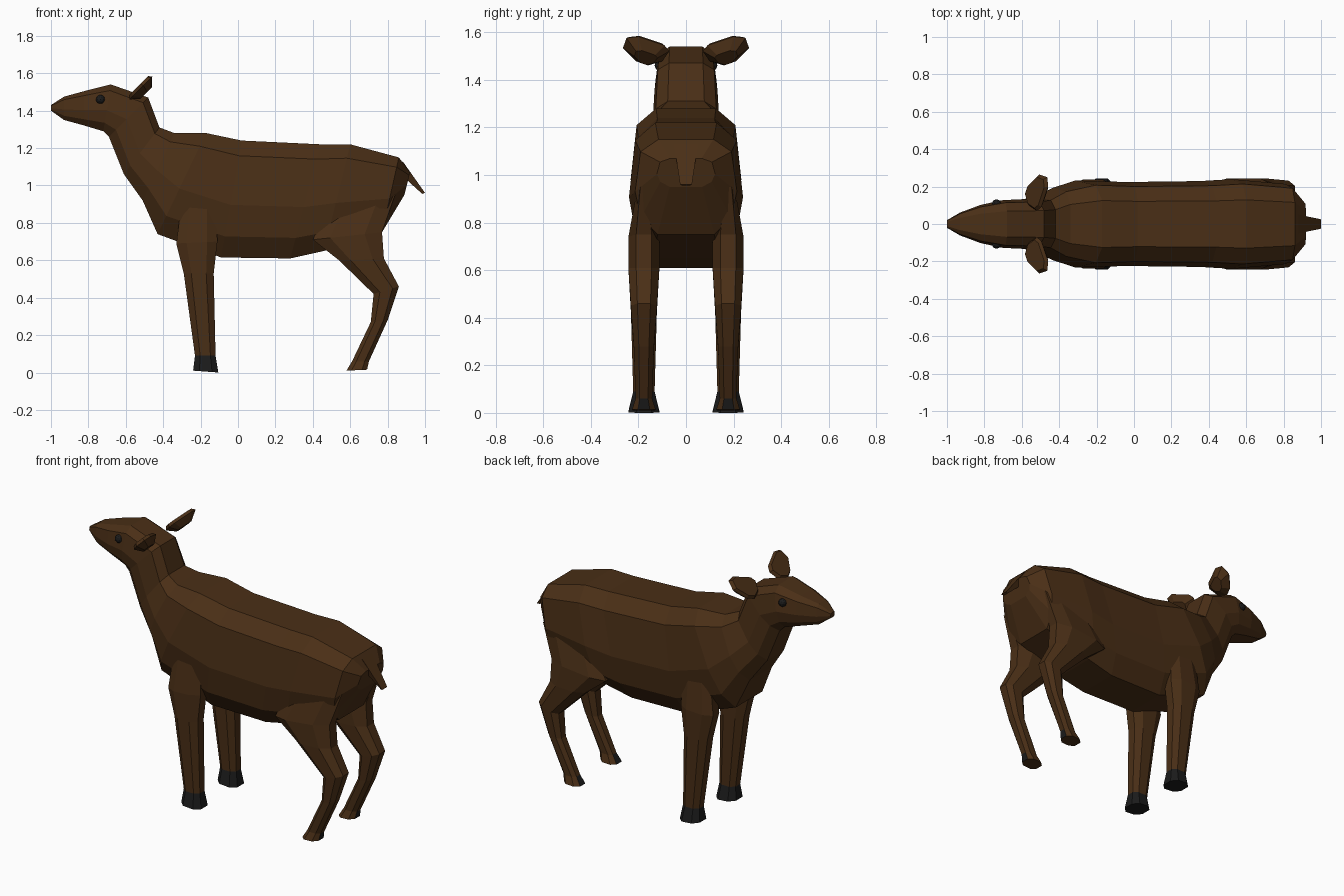
import bpy, bmesh
from mathutils import Vector

if "Cube" in bpy.data.objects:
    bpy.data.objects.remove(bpy.data.objects["Cube"])


def material(name, rgb):
    m = bpy.data.materials.new(name)
    m.diffuse_color = (*rgb, 1)
    m.use_nodes = True
    m.node_tree.nodes["Principled BSDF"].inputs["Base Color"].default_value = m.diffuse_color
    return m


BROWN = material("brown_coat", (0.068, 0.028, 0.008))
DARK = material("dark_horn", (0.011, 0.011, 0.011))


def make(name, bm, *mats):
    bmesh.ops.recalc_face_normals(bm, faces=bm.faces)
    me = bpy.data.meshes.new(name)
    bm.to_mesh(me)
    bm.free()
    for m in mats:
        me.materials.append(m)
    ob = bpy.data.objects.new(name, me)
    bpy.context.collection.objects.link(ob)
    return ob


def loft(name, rings, *mats):
    bm = bmesh.new()
    loops = [[bm.verts.new(p) for p in r] for r in rings]
    n = len(loops[0])
    for a, b in zip(loops, loops[1:]):
        for i in range(n):
            j = (i + 1) % n
            bm.faces.new((a[i], a[j], b[j], b[i]))
    bm.faces.new(loops[0])
    bm.faces.new(loops[-1])
    return make(name, bm, *mats)


# slanted ring from a top point to a bottom point, symmetric across y = 0
def trunk_ring(xt, zt, xb, zb, w):
    top, bottom = Vector((xt, 0, zt)), Vector((xb, 0, zb))
    half = [(0, .55), (.13, .91), (.55, 1.02), (.82, .9), (1, .57)]
    right = [top.lerp(bottom, t) + Vector((0, w * k, 0)) for t, k in half]
    return right + [Vector((p.x, -p.y, p.z)) for p in reversed(right)]


# octagonal ring between a front and a back point, centred on the leg line
def leg_ring(s, xf, zf, xb, zb, w):
    front, back = Vector((xf, 0, zf)), Vector((xb, 0, zb))
    half = [(0, .25), (.25, .5), (.75, .5), (1, .25)]
    outer = [front.lerp(back, u) + Vector((0, s * (.177 + w * v), 0)) for u, v in half]
    inner = [front.lerp(back, u) + Vector((0, s * (.177 - w * v), 0)) for u, v in half]
    return outer + inner[::-1]


# head, neck and torso as one skin
TRUNK = [
    (-1, 1.43, -1, 1.4, .02), (-.93, 1.475, -.93, 1.35, .06), (-.82, 1.505, -.82, 1.32, .1),
    (-.68, 1.54, -.72, 1.29, .125), (-.48, 1.47, -.69, 1.26, .13), (-.42, 1.31, -.61, 1.06, .14),
    (-.34, 1.28, -.51, .92, .19), (-.17, 1.28, -.43, .74, .228), (.02, 1.24, -.09, .615, .22),
    (.44, 1.22, .28, .61, .225), (.6, 1.22, .46, .65, .235), (.86, 1.15, .77, .75, .21),
    (.92, 1.07, .89, .95, .12),
]
loft("body", [trunk_ring(*r) for r in TRUNK], BROWN)

# front point, back point and width of each leg section, the top one sunk in the body
FRONT_LEG = [(-.3, .92, -.12, .92, .07), (-.33, .69, -.11, .7, .12), (-.29, .53, -.13, .53, .115),
             (-.23, .09, -.12, .09, .09)]
FRONT_HOOF = [FRONT_LEG[-1], (-.24, .01, -.105, 0, .13)]
HIND_LEG = [(.48, .88, .84, .95, .06), (.4, .71, .77, .75, .13), (.54, .6, .78, .61, .13),
            (.725, .42, .86, .46, .11), (.71, .27, .8, .28, .085), (.61, .06, .7, .06, .07)]
HIND_HOOF = [HIND_LEG[-1], (.58, .01, .69, .015, .1)]
EAR = [(0, .07), (-.06, .1), (-.085, .16), (-.06, .21), (.02, .265), (.08, .25), (.088, .2), (.035, .09)]

for side, s in (("left", -1), ("right", 1)):
    # legs and hooves
    for part, rings, mat in (("front_leg", FRONT_LEG, BROWN), ("front_hoof", FRONT_HOOF, DARK),
                             ("hind_leg", HIND_LEG, BROWN)):
        loft(f"{part}_{side}", [leg_ring(s, *r) for r in rings], mat)
    # hind hooves are dark only at the front and back
    hoof = loft(f"hind_hoof_{side}", [leg_ring(s, *r) for r in HIND_HOOF], BROWN, DARK)
    for p in hoof.data.polygons:
        p.material_index = int(abs(p.normal.x) > abs(p.normal.y) and abs(p.normal.x) > .5)

    # ears: leaf-shaped slab tilted backwards, bulging behind
    centre, up, nrm = Vector((-.52, s * .17, 1.52)), Vector((.7, 0, .7)), Vector((-.7, 0, .7))
    loft(f"ear_{side}", [[centre + up * u * k + Vector((0, s * (y - .17) * k, 0)) + nrm * d for u, y in EAR]
                         for d, k in ((-.04, .5), (0, 1), (.018, .85))], BROWN)

    # eyes
    bm = bmesh.new()
    bmesh.ops.create_icosphere(bm, subdivisions=2, radius=.025)
    bmesh.ops.translate(bm, verts=bm.verts, vec=(-.735, s * .107, 1.46))
    make(f"eye_{side}", bm, DARK)

# tail: tapering wedge
loft("tail", [[(xt, w, zt), (xb, w * .6, zb), (xb, -w * .6, zb), (xt, -w, zt)] for xt, zt, xb, zb, w in
              ((.88, 1.13, .88, 1.05, .05), (1, .96, .985, .955, .025))], BROWN)
